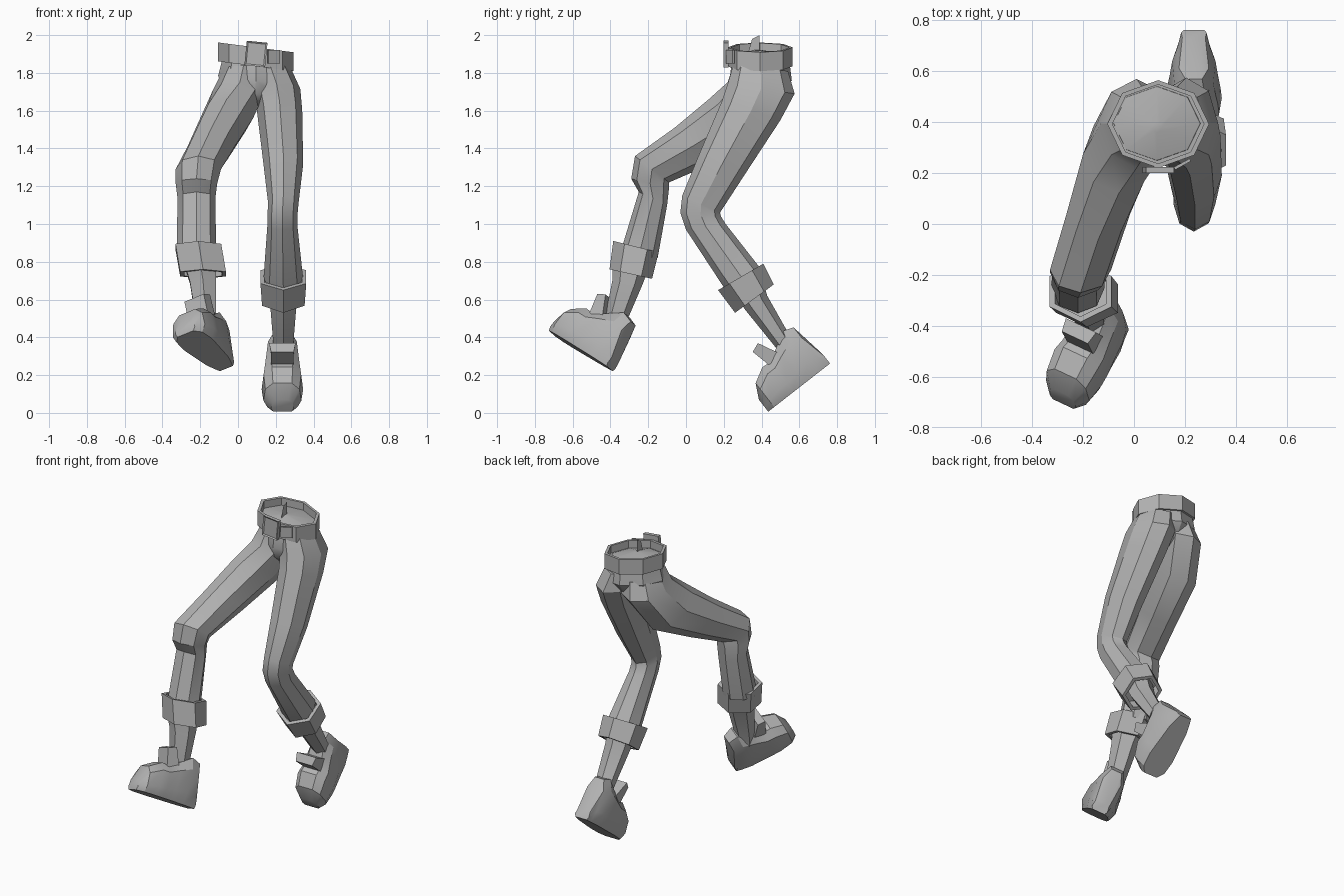
import bpy, bmesh, math
from mathutils import Vector, Matrix

cube = bpy.data.objects.get("Cube")
if cube:
    bpy.data.objects.remove(cube, do_unlink=True)

grey = bpy.data.materials.new("plain grey")
grey.use_nodes = True
COLOUR = (0.45, 0.45, 0.45, 1)
grey.diffuse_color = COLOUR
grey.node_tree.nodes["Principled BSDF"].inputs["Base Color"].default_value = COLOUR


def finish(name, bm, smooth=30):
    bmesh.ops.recalc_face_normals(bm, faces=bm.faces)
    mesh = bpy.data.meshes.new(name)
    bm.to_mesh(mesh)
    bm.free()
    mesh.materials.append(grey)
    ob = bpy.data.objects.new(name, mesh)
    bpy.context.collection.objects.link(ob)
    bpy.ops.object.select_all(action='DESELECT')
    ob.select_set(True)
    bpy.context.view_layer.objects.active = ob
    if smooth:
        bpy.ops.object.shade_smooth_by_angle(angle=math.radians(smooth))
    return ob


def skin(name, rings, smooth=30):
    """Join rings of points with quads and cap both ends."""
    bm = bmesh.new()
    loops = [[bm.verts.new(p) for p in ring] for ring in rings]
    n = len(loops[0])
    for a, b in zip(loops, loops[1:]):
        for i in range(n):
            j = (i + 1) % n
            bm.faces.new((a[i], a[j], b[j], b[i]))
    bm.faces.new(loops[0])
    bm.faces.new(loops[-1])
    return finish(name, bm, smooth)


def oval(x, half, fy, fz, by, bz, sides=8, slope=0.0, scale=1.0, turn=0.0):
    """Ring spanning a front and a back point, with a half width in x."""
    mid = Vector((x, (fy + by) / 2, (fz + bz) / 2))
    fwd = Vector((0, (fy - by) / 2, (fz - bz) / 2)) * scale
    side = Vector((1, 0, slope)) * half * scale
    angles = [math.tau * (i + turn) / sides for i in range(sides)]
    return [mid + fwd * math.cos(a) + side * math.sin(a) for a in angles]


def tube(name, sections, sides=8, slope=0.0):
    return skin(name, [oval(*s, sides=sides, slope=slope) for s in sections])


def band(name, top, bottom, inner, sides, slope=0.0, turn=0.0):
    """Hollow band with an open rim at each end."""
    def ring(s, k):
        return oval(*s, sides=sides, slope=slope, scale=k, turn=turn)
    mid = [(a + b) / 2 for a, b in zip(top, bottom)]
    return skin(name, [ring(mid, inner), ring(top, inner), ring(top, 1),
                       ring(bottom, 1), ring(bottom, inner), ring(mid, inner)], 20)


# Hips, with a low dome inside the belt
tube("hips", [
    (0.09, 0.02, 0.36, 1.92, 0.40, 1.92),
    (0.09, 0.17, 0.25, 1.89, 0.54, 1.89),
    (0.095, 0.18, 0.24, 1.84, 0.55, 1.84),
    (0.095, 0.20, 0.23, 1.76, 0.56, 1.76),
    (0.09, 0.17, 0.25, 1.69, 0.50, 1.67),
    (0.08, 0.05, 0.30, 1.63, 0.42, 1.62)], slope=-0.13)

# Trouser legs
tube("right_trouser_leg", [
    (0.03, 0.11, 0.25, 1.84, 0.54, 1.79),
    (0.01, 0.14, 0.22, 1.75, 0.57, 1.68),
    (-0.06, 0.14, 0.12, 1.66, 0.43, 1.46),
    (-0.14, 0.125, -0.06, 1.51, 0.14, 1.32),
    (-0.21, 0.12, -0.27, 1.36, -0.09, 1.22),
    (-0.22, 0.11, -0.29, 1.24, -0.09, 1.19),
    (-0.22, 0.10, -0.25, 1.17, -0.10, 1.10),
    (-0.22, 0.105, -0.35, 0.84, -0.15, 0.82)])
tube("left_trouser_leg", [
    (0.17, 0.11, 0.25, 1.84, 0.54, 1.81),
    (0.205, 0.125, 0.22, 1.74, 0.575, 1.69),
    (0.22, 0.12, 0.19, 1.65, 0.50, 1.55),
    (0.24, 0.105, 0.07, 1.37, 0.31, 1.26),
    (0.24, 0.08, -0.02, 1.15, 0.18, 1.06),
    (0.235, 0.08, -0.03, 1.06, 0.185, 1.04),
    (0.235, 0.08, 0.0, 0.97, 0.21, 1.0),
    (0.24, 0.105, 0.21, 0.65, 0.39, 0.77)])

# Rolled cuffs
band("right_cuff", (-0.21, 0.14, -0.385, 0.91, -0.145, 0.85),
     (-0.185, 0.14, -0.405, 0.76, -0.18, 0.71), 0.82, 6)
band("left_cuff", (0.24, 0.14, 0.17, 0.65, 0.41, 0.79),
     (0.24, 0.13, 0.26, 0.53, 0.465, 0.68), 0.82, 6)

# Bare lower legs
tube("right_ankle", [
    (-0.20, 0.095, -0.39, 0.80, -0.20, 0.76),
    (-0.185, 0.08, -0.39, 0.70, -0.23, 0.68),
    (-0.17, 0.06, -0.43, 0.50, -0.32, 0.47),
    (-0.17, 0.05, -0.43, 0.45, -0.33, 0.42)], 6)
tube("left_ankle", [
    (0.24, 0.09, 0.26, 0.63, 0.40, 0.72),
    (0.24, 0.08, 0.31, 0.55, 0.43, 0.62),
    (0.24, 0.06, 0.48, 0.34, 0.56, 0.39),
    (0.24, 0.05, 0.52, 0.29, 0.60, 0.34)], 6)

# Belt and buckle
band("belt", (0.095, 0.2, 0.22, 1.935, 0.565, 1.935),
     (0.095, 0.2, 0.22, 1.835, 0.565, 1.835), 0.9, 8, -0.13)


def plate(name, size, place, inset=0.0):
    bm = bmesh.new()
    bmesh.ops.create_cube(bm, size=1, matrix=Matrix.Diagonal((*size, 1)))
    if inset:
        front = [f for f in bm.faces if f.normal.y < -0.9]
        bmesh.ops.inset_region(bm, faces=front, thickness=inset, depth=-inset / 2)
    bm.transform(place)
    return finish(name, bm, 0)


plate("buckle", (0.11, 0.025, 0.13),
      Matrix.Translation((0.095, 0.212, 1.9)) @ Matrix.Rotation(0.1, 4, 'Y'), 0.012)
plate("belt_tip", (0.07, 0.012, 0.07),
      Matrix.Translation((0.19, 0.235, 1.885)) @ Matrix.Rotation(0.5, 4, 'Z'))

# Thin peak in the middle of the waist
bm = bmesh.new()
bm.faces.new([bm.verts.new((0.085, y, z))
              for y, z in ((0.33, 1.91), (0.39, 1.91), (0.39, 2.0), (0.35, 1.98))])
finish("waist_peak", bm, 0)

# Shoes: distance from heel, half width, height at the middle, shoulder height
SHOE = [(-0.035, 0.05, 0.06, 0.05), (0.0, 0.065, 0.27, 0.20),
        (0.06, 0.085, 0.29, 0.22), (0.14, 0.095, 0.24, 0.19),
        (0.21, 0.105, 0.20, 0.16), (0.26, 0.11, 0.205, 0.16),
        (0.34, 0.10, 0.16, 0.12), (0.38, 0.06, 0.08, 0.06)]


def shoe(side_name, heel, toe, up):
    heel, toe, up = Vector(heel), Vector(toe), Vector(up)
    f = (toe - heel).normalized()
    up = (up - f * up.dot(f)).normalized()
    s = f.cross(up)

    def at(d, w, h):
        return heel + f * d + s * w + up * h
    rings = []
    for d, w, top, sh in SHOE:
        half = [(w * 0.8, 0), (w, sh * 0.35), (w * 0.9, sh), (w * 0.5, top)]
        outline = half + [(-a, h) for a, h in reversed(half)]
        rings.append([at(d, a, h) for a, h in outline])
    skin(side_name + "_shoe", rings)
    # Tongue flap standing over the instep
    tongue = [(0.14, 0.06, 0.20), (0.20, 0.07, 0.32), (0.25, 0.06, 0.30), (0.22, 0.06, 0.17)]
    skin(side_name + "_shoe_tongue",
         [[at(d, k * w, h) for d, w, h in tongue] for k in (-1, 1)])


shoe("left", (0.235, 0.735, 0.24), (0.235, 0.44, 0.01), (0, -0.61, 0.79))
shoe("right", (-0.08, -0.43, 0.25), (-0.28, -0.71, 0.42), (-0.1, 0.65, 1))
